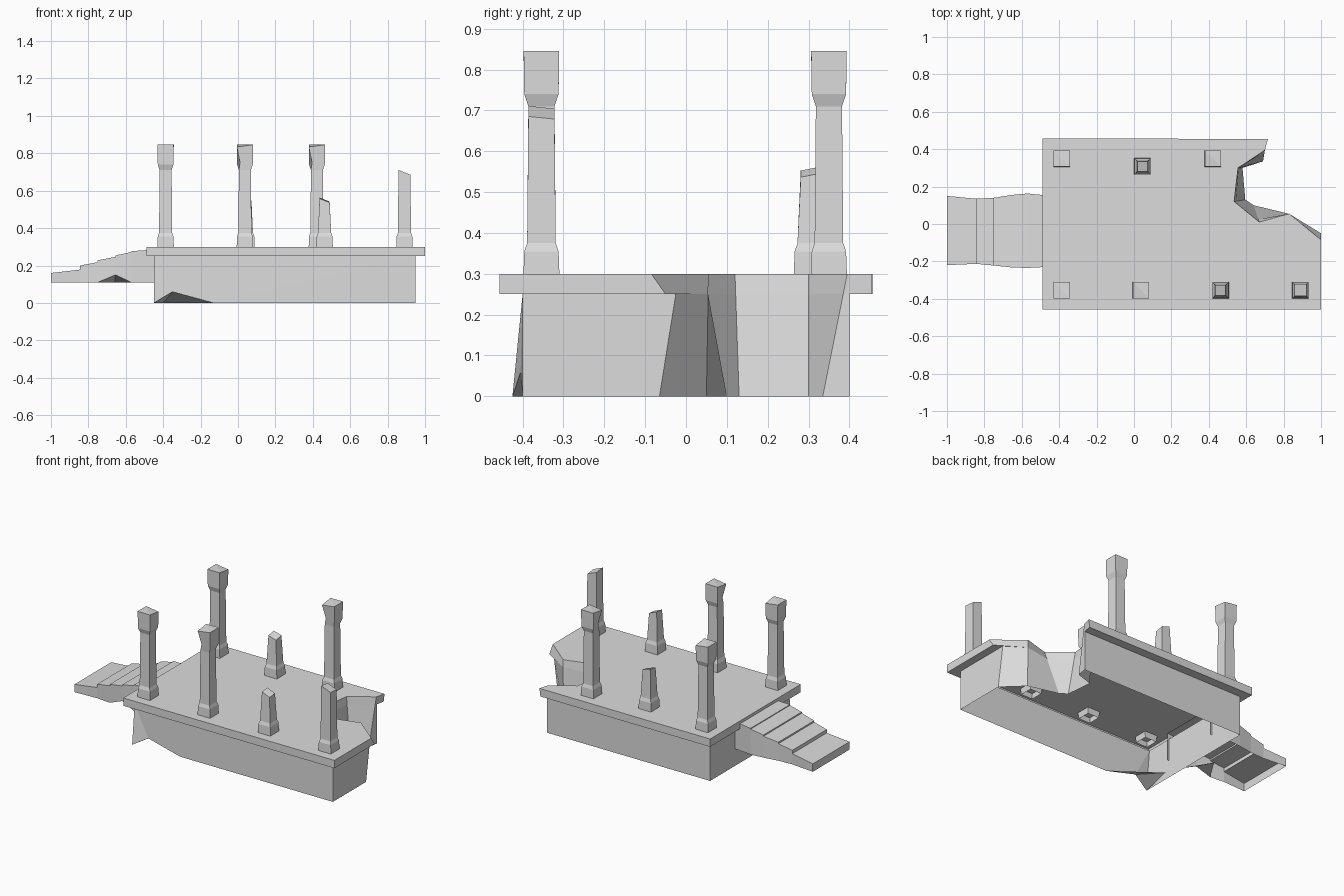
import bpy
import bmesh
from mathutils import Vector

cube = bpy.data.objects.get("Cube")
if cube:
    bpy.data.objects.remove(cube, do_unlink=True)

stone = bpy.data.materials.new("weathered grey stone")
stone.use_nodes = True
colour = (0.72, 0.72, 0.72, 1.0)
stone.diffuse_color = colour
stone.node_tree.nodes["Principled BSDF"].inputs["Base Color"].default_value = colour


def finish(bm, name):
    """Turn a bmesh into a named stone object."""
    bmesh.ops.remove_doubles(bm, verts=bm.verts[:], dist=0.0005)
    bmesh.ops.recalc_face_normals(bm, faces=bm.faces[:])
    mesh = bpy.data.meshes.new(name)
    bm.to_mesh(mesh)
    bm.free()
    mesh.materials.append(stone)
    obj = bpy.data.objects.new(name, mesh)
    bpy.context.collection.objects.link(obj)
    return obj


def face(bm, points):
    return bm.faces.new([bm.verts.new(p) for p in points])


def bridge(bm, upper, lower, closed=False):
    """Join two matching rows of points with quads."""
    count = len(upper)
    for i in range(count if closed else count - 1):
        j = (i + 1) % count
        face(bm, (upper[i], upper[j], lower[j], lower[i]))


def row(points, z):
    return [Vector((x, y, z)) for x, y in points]


DECK, SOFFIT = 0.30, 0.25

# Broken corner: deck edge above, rubble line on the ground below
break_top = row([(1, -0.085), (0.83, 0.055), (0.67, 0.01), (0.535, 0.12),
                 (0.556, 0.30), (0.70, 0.395), (0.716, 0.455)], DECK)
break_foot = row([(0.95, -0.065), (0.83, 0.05), (0.64, 0.10), (0.595, 0.13),
                  (0.58, 0.30), (0.69, 0.335), (0.70, 0.40)], 0)
break_mid = [t.lerp(b, (DECK - SOFFIT) / DECK) for t, b in zip(break_top, break_foot)]
break_mid[0] = Vector((1, -0.05, SOFFIT))
break_mid[-1] = Vector((0.71, 0.455, SOFFIT))
wall_top = [Vector((0.95, -0.025, SOFFIT))] + break_mid[1:-1] + [Vector((0.70, 0.40, SOFFIT))]

# Deck: a top sheet with a skirt and a narrow lip back to the walls
corners = [(-0.49, 0.457), (-0.49, -0.457), (1, -0.457)]
wall_corners = [(-0.45, 0.40), (-0.45, -0.40), (0.95, -0.40)]
top = break_top + row(corners, DECK)
bottom = break_mid + row(corners, SOFFIT)
bm = bmesh.new()
face(bm, top)
bridge(bm, top, bottom, closed=True)
outer = [break_mid[-1]] + row(corners, SOFFIT) + [break_mid[0]]
inner = [wall_top[-1]] + row(wall_corners, SOFFIT) + [wall_top[0]]
bridge(bm, outer, inner)
face(bm, (break_mid[0], break_mid[1], wall_top[0]))
face(bm, (break_mid[-1], break_mid[-2], wall_top[-1]))
finish(bm, "deck")

# Hollow base walls, with a bite and a flared foot at one front corner
bm = bmesh.new()
bridge(bm, wall_top, break_foot)
back_left, front_left, front_right = wall_corners
flare, chip, bite_end = (-0.45, -0.425, 0), (-0.35, -0.405, 0.06), (-0.13, -0.40, 0)
bridge(bm, [wall_top[-1], Vector((*back_left, SOFFIT))],
       [break_foot[-1], Vector((*back_left, 0))])
face(bm, [(*back_left, SOFFIT), (*front_left, SOFFIT), flare, (*back_left, 0)])
face(bm, [(*front_right, SOFFIT), wall_top[0], break_foot[0], (*front_right, 0)])
face(bm, [(*front_left, SOFFIT), chip, flare])
face(bm, [(*front_left, SOFFIT), (*front_right, SOFFIT), bite_end, chip])
face(bm, [(*front_right, SOFFIT), (*front_right, 0), bite_end])
finish(bm, "base_walls")


def undercut(name, start, peak, end, deep):
    """Downward-facing surface behind a bite."""
    bm = bmesh.new()
    face(bm, [start, deep, peak])
    face(bm, [peak, deep, end])
    finish(bm, name)


undercut("base_undercut", flare, chip, bite_end, (-0.40, -0.20, 0))


# Square columns: rings of (half width, height), open underneath
FOOT = [(0.040, 0.262), (0.044, DECK), (0.042, 0.355), (0.035, 0.375)]
CAPITAL = [(0.032, 0.71), (0.042, 0.74), (0.0435, 0.846)]


def column(name, x, y, rings, slope=(0, 0), worn=None, chipped=False):
    bm = bmesh.new()
    loops = []
    for half, z in rings:
        loops.append([Vector((x + sx * half, y + sy * half, z))
                      for sx, sy in ((-1, -1), (1, -1), (1, 1), (-1, 1))])
    # Sloping, worn or chipped top
    for p in loops[-1]:
        p.z += slope[0] * (p.x - x) + slope[1] * (p.y - y)
    if worn is not None:
        loops[-1][worn].z -= 0.012
    if chipped:
        loops[-2][0] += Vector((0.016, 0.012, 0.01))
    for lower, upper in zip(loops, loops[1:]):
        bridge(bm, upper, lower, closed=True)
    a, b, c, d = loops[-1]
    face(bm, (a, b, d))
    face(bm, (b, c, d))
    finish(bm, name)


whole = FOOT + CAPITAL
column("front_column_outer", -0.387, -0.354, whole, worn=2)
column("front_column_middle", 0.037, -0.354, whole, worn=0, chipped=True)
column("back_column_outer", -0.387, 0.35, whole, worn=2)
column("back_column_inner", 0.422, 0.35, whole, worn=0, chipped=True)
column("front_column_stub", 0.463, -0.354, FOOT + [(0.027, 0.55)], (-0.4, 0.1))
column("back_column_stub", 0.045, 0.308, FOOT + [(0.027, 0.55)], (-0.3, 0.2))
column("front_column_broken", 0.89, -0.354, FOOT + [(0.032, 0.695)], (-0.4, -0.1))

# Worn steps: x of each riser, tread height, front and back edges
steps = [(-1, 0.16, -0.22, 0.15), (-0.845, 0.2, -0.213, 0.135),
         (-0.75, 0.228, -0.222, 0.14), (-0.655, 0.254, -0.232, 0.155),
         (-0.57, 0.277, -0.235, 0.163), (-0.44, 0.285, -0.228, 0.15)]
STEP_FOOT = 0.11
bm = bmesh.new()
for (x0, z, f0, b0), (x1, z1, f1, b1) in zip(steps, steps[1:]):
    lip = min(z + 0.018, z1)
    face(bm, [(x0, f0, z), (x1, f1, lip), (x1, b1, lip), (x0, b0, z)])
    face(bm, [(x1, f1, lip), (x1, f1, z1), (x1, b1, z1), (x1, b1, lip)])
    face(bm, [(x0, b0, z), (x1, b1, lip), (x1, b1, STEP_FOOT), (x0, b0, STEP_FOOT)])
    # Front side, with a bite out of its lower edge
    bite = [STEP_FOOT + 0.04 * max(0, 1 - abs(x + 0.655) / 0.085) for x in (x0, x1)]
    face(bm, [(x0, f0, z), (x1, f1, lip), (x1, f1, bite[1]), (x0, f0, bite[0])])
x, z, f, b = steps[0]
face(bm, [(x, f, z), (x, b, z), (x, b, STEP_FOOT), (x, f, STEP_FOOT)])
finish(bm, "steps")
undercut("step_undercut", (-0.75, -0.222, STEP_FOOT), (-0.655, -0.232, 0.15),
         (-0.57, -0.235, STEP_FOOT), (-0.66, -0.08, STEP_FOOT))
